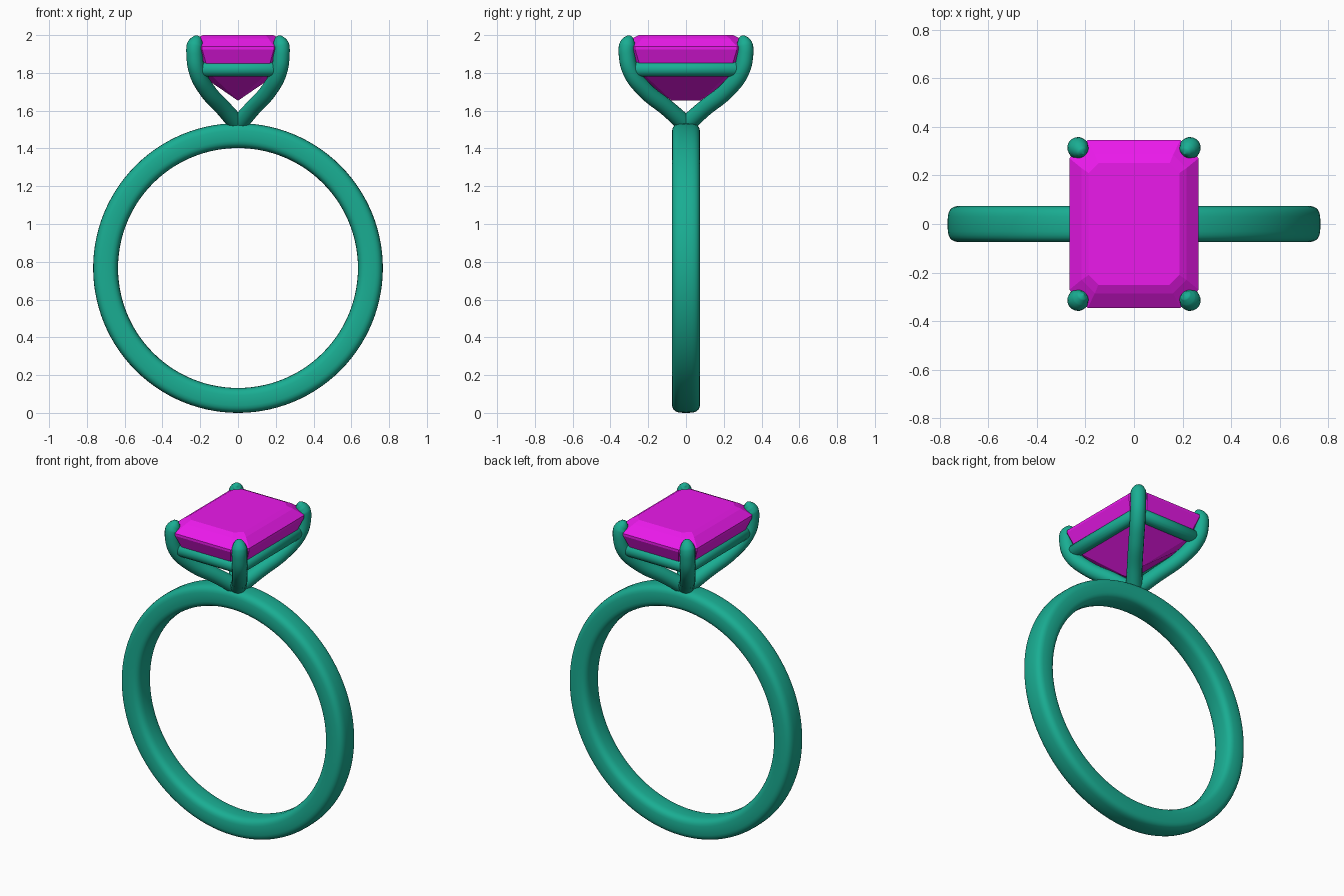
import bpy, bmesh, math

if "Cube" in bpy.data.objects:
    bpy.data.objects.remove(bpy.data.objects["Cube"])

def material(name, rgb):
    m = bpy.data.materials.new(name)
    m.diffuse_color = (*rgb, 1)
    m.use_nodes = True
    m.node_tree.nodes["Principled BSDF"].inputs["Base Color"].default_value = m.diffuse_color
    return m

METAL = material("green_metal", (0.01, 0.42, 0.29))
GEM = material("magenta_gem", (0.83, 0.01, 0.83))

def mesh_object(name, bm, mat, smooth):
    bmesh.ops.recalc_face_normals(bm, faces=bm.faces)
    for f in bm.faces:
        f.smooth = smooth
    me = bpy.data.meshes.new(name)
    bm.to_mesh(me)
    bm.free()
    me.materials.append(mat)
    ob = bpy.data.objects.new(name, me)
    bpy.context.collection.objects.link(ob)
    return ob

def bridge(bm, a, b):
    n = len(a)
    for i in range(n):
        j = (i + 1) % n
        bm.faces.new((a[i], a[j], b[j], b[i]))

def tube(name, points, radius, cyclic=False, spline='BEZIER'):
    # points: (x, y, z, radius factor)
    cu = bpy.data.curves.new(name, 'CURVE')
    cu.dimensions = '3D'
    cu.bevel_depth = radius
    cu.bevel_resolution = 6
    cu.resolution_u = 8
    cu.use_fill_caps = not cyclic
    s = cu.splines.new(spline)
    pts = s.bezier_points if spline == 'BEZIER' else s.points
    pts.add(len(points) - 1)
    for p, (x, y, z, r) in zip(pts, points):
        p.co = (x, y, z) if spline == 'BEZIER' else (x, y, z, 1)
        p.radius = r
        if spline == 'BEZIER':
            p.handle_left_type = p.handle_right_type = 'AUTO'
    s.use_cyclic_u = cyclic
    cu.materials.append(METAL)
    ob = bpy.data.objects.new(name, cu)
    bpy.context.collection.objects.link(ob)
    return ob

# Band: rounded-rectangle section swept round a circle
bm = bmesh.new()
R, HALF_T, HALF_W, CZ, SEG, N = 0.701, 0.066, 0.075, 0.767, 112, 28
def sup(v, e=0.6):
    return math.copysign(abs(v) ** e, v)
rings = []
for i in range(SEG):
    a = 2 * math.pi * i / SEG
    ring = []
    for k in range(N):
        t = 2 * math.pi * k / N
        r = R + HALF_T * sup(math.cos(t))
        ring.append(bm.verts.new((r * math.cos(a), HALF_W * sup(math.sin(t)), CZ + r * math.sin(a))))
    rings.append(ring)
for i in range(SEG):
    bridge(bm, rings[i], rings[(i + 1) % SEG])
mesh_object("band", bm, METAL, True)

# Stone: stacked step-cut octagons closing to a keel
bm = bmesh.new()
levels = [  # half x, half y, corner cut, z
    (0.187, 0.25, 0.04, 2.0),
    (0.216, 0.285, 0.055, 1.983),
    (0.265, 0.345, 0.075, 1.94),
    (0.265, 0.345, 0.075, 1.925),
    (0.215, 0.292, 0.06, 1.80),
    (0.003, 0.078, 0.002, 1.655)]
prev = None
for hx, hy, c, z in levels:
    outline = [(hx, hy - c), (hx - c, hy), (c - hx, hy), (-hx, hy - c),
               (-hx, c - hy), (c - hx, -hy), (hx - c, -hy), (hx, c - hy)]
    ring = [bm.verts.new((x, y, z)) for x, y in outline]
    if prev:
        bridge(bm, prev, ring)
    else:
        bm.faces.new(ring)
    prev = ring
bm.faces.new(prev)
mesh_object("stone", bm, GEM, False)

# Prongs: four curved claws rising from the top of the band
path = [(0.0, 0.0, 1.525, 1.05), (0.075, 0.095, 1.61, 1), (0.165, 0.218, 1.71, 1),
        (0.217, 0.293, 1.81, 1), (0.230, 0.313, 1.90, 1), (0.228, 0.311, 1.945, 1),
        (0.220, 0.303, 1.968, 0.8), (0.212, 0.294, 1.984, 0.5), (0.207, 0.288, 1.991, 0.05)]
for sx in (-1, 1):
    for sy in (-1, 1):
        name = ("front" if sy < 0 else "back") + ("_left" if sx < 0 else "_right") + "_prong"
        tube(name, [(x * sx, y * sy, z, r) for x, y, z, r in path], 0.044)

# Basket rail: rectangular wire under the stone joining the prongs
hx, hy, c, z = 0.215, 0.29, 0.025, 1.82
corners = [(hx, hy - c), (hx - c, hy), (c - hx, hy), (-hx, hy - c),
           (-hx, c - hy), (c - hx, -hy), (hx - c, -hy), (hx, c - hy)]
tube("basket_rail", [(x, y, z, 1) for x, y in corners], 0.04, True, 'POLY')
